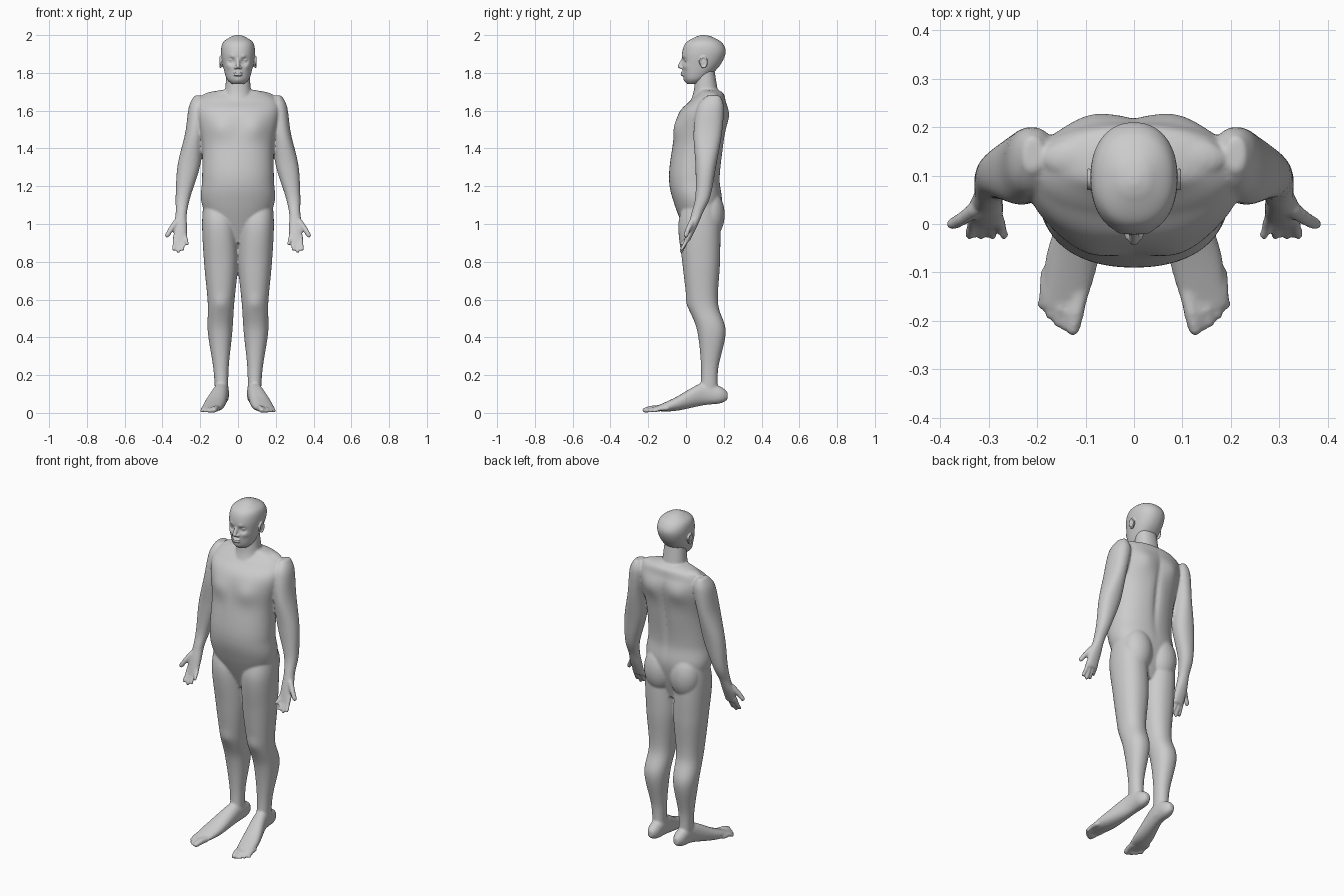
import bpy
import bmesh
import math
from mathutils import Vector, Matrix

if "Cube" in bpy.data.objects:
    bpy.data.objects.remove(bpy.data.objects["Cube"])

grey = bpy.data.materials.new("clay_grey")
grey.use_nodes = True
tone = (.6, .6, .6, 1)
grey.diffuse_color = tone
grey.node_tree.nodes["Principled BSDF"].inputs["Base Color"].default_value = tone

SEGMENTS = 56
STEPS = 12


def spline(keys):
    """Smoothly interpolate a list of section tuples."""
    result = []
    last = len(keys) - 1
    for i in range(last):
        window = [keys[max(i - 1, 0)], keys[i], keys[i + 1], keys[min(i + 2, last)]]
        for step in range(STEPS):
            t = step / STEPS
            row = []
            for before, start, end, after in zip(*window):
                leave, arrive = (end - before) / 2, (after - start) / 2
                bend = 3 * (end - start) - 2 * leave - arrive
                twist = leave + arrive - 2 * (end - start)
                row.append(start + t * (leave + t * (bend + t * twist)))
            result.append(row)
    result.append(keys[last])
    return result


def rounded(value, power):
    return math.copysign(abs(value) ** (2 / power), value)


def loft(bm, keys, along_y=False, power=2.2):
    """Skin rounded sections: position, x range, then range on the other axis."""
    rings, verts = [], []
    for position, left, right, low, high in spline(keys):
        ring = []
        for k in range(SEGMENTS):
            angle = math.tau * k / SEGMENTS
            across = rounded(math.cos(angle), power)
            up = rounded(math.sin(angle), power)
            x = (left + right + across * (right - left)) / 2
            other = (low + high + up * (high - low)) / 2
            place = (x, position, other) if along_y else (x, other, position)
            ring.append(bm.verts.new(place))
        rings.append(ring)
        verts += ring
    for ring, following in zip(rings, rings[1:]):
        for k in range(SEGMENTS):
            n = (k + 1) % SEGMENTS
            bm.faces.new((ring[k], ring[n], following[n], following[k]))
    bm.faces.new(rings[0])
    bm.faces.new(rings[-1])
    return verts


def centred(keys):
    """Sections symmetric about the middle: height, half width, front, back."""
    return [(height, -half, half, front, back) for height, half, front, back in keys]


def brush(verts, x, z, size, push, back=False, tall=1):
    """Push the front or back surface along y with a soft falloff."""
    for v in verts:
        if (v.co.y > .08) == back:
            across = (abs(v.co.x) - x) / size
            up = (v.co.z - z) / (size * tall)
            v.co.y += push * math.exp(-across * across - up * up)


def ball(bm, centre, size):
    matrix = Matrix.Translation(centre) @ Matrix.Diagonal((*size, 1))
    bmesh.ops.create_uvsphere(bm, u_segments=24, v_segments=16, radius=1, matrix=matrix)


def digit(bm, points, radius, taper=.9):
    """A finger, toe or rim: rounded tube through the points."""
    for start, end in zip(points, points[1:]):
        a, b = Vector(start), Vector(end)
        turn = (b - a).to_track_quat("Z", "Y").to_matrix().to_4x4()
        bmesh.ops.create_cone(bm, cap_ends=True, segments=20, radius1=radius,
                              radius2=radius * taper, depth=(b - a).length,
                              matrix=Matrix.Translation((a + b) / 2) @ turn)
        ball(bm, a, [radius] * 3)
        radius *= taper
        ball(bm, b, [radius] * 3)


def finish(name, bm, voxel, rounds):
    """Mirror, fuse and soften the parts into one skin."""
    bmesh.ops.recalc_face_normals(bm, faces=bm.faces)
    mesh = bpy.data.meshes.new(name)
    bm.to_mesh(mesh)
    bm.free()
    mesh.materials.append(grey)
    obj = bpy.data.objects.new(name, mesh)
    bpy.context.collection.objects.link(obj)
    mirror = obj.modifiers.new("mirror", "MIRROR")
    mirror.use_mirror_merge = False
    fuse = obj.modifiers.new("fuse", "REMESH")
    fuse.mode = "VOXEL"
    fuse.voxel_size = voxel
    fuse.use_smooth_shade = True
    soften = obj.modifiers.new("soften", "SMOOTH")
    soften.factor = .5
    soften.iterations = rounds


body = bmesh.new()

# Torso
torso = loft(body, centred([
    (.9, .1, .02, .14), (1.1, .19, -.06, .19), (1.24, .19, -.09, .18),
    (1.42, .19, -.07, .2), (1.58, .22, -.04, .22), (1.65, .21, .02, .21),
    (1.69, .16, .06, .2), (1.71, .09, .07, .17)]))
brush(torso, x=.09, z=1.51, size=.06, push=-.015)                       # chest
brush(torso, x=.09, z=1.57, size=.06, push=.015, back=True)             # shoulder blades
brush(torso, x=0, z=1.4, size=.02, push=-.012, back=True, tall=9)       # spine

# Buttocks, neck and the muscle sloping from neck to shoulder
ball(body, centre=(.085, .125, 1.05), size=(.09, .08, .13))
loft(body, centred([(1.62, .09, .01, .19), (1.7, .07, .04, .17), (1.82, .06, .05, .15)]))
ball(body, centre=(.09, .135, 1.675), size=(.1, .05, .03))

# Leg
leg = loft(body, [
    (1.14, .03, .18, 0, .16), (1, .01, .19, -.04, .18), (.8, 0, .18, -.02, .18),
    (.58, .02, .16, .01, .17), (.43, .03, .16, .06, .21), (.23, .05, .13, .08, .17),
    (.07, .05, .12, .07, .17)])
brush(leg, x=.09, z=.58, size=.04, push=-.008)                          # kneecap

# Foot
loft(body, [
    (.22, .07, .1, .07, .11), (.18, .05, .12, .05, .14), (.09, .05, .13, .04, .16),
    (-.06, .07, .18, .01, .08), (-.17, .1, .19, .01, .03)], along_y=True)

# Toes fan outwards and get shorter
for i in range(5):
    radius = .012 if i else .018
    base, tip = .113 + .017 * i, .126 + .016 * i
    reach = .003 * i * i - .216
    digit(body, [(base, reach + .07, .024), ((base + tip) / 2, reach + .03, .022),
                 (tip, reach, radius * .8)], radius)

# Arm and palm
loft(body, [
    (1.68, .19, .23, .11, .18), (1.62, .16, .26, .06, .2), (1.48, .18, .28, .04, .19),
    (1.31, .2, .32, .05, .16), (1.15, .25, .33, .05, .13), (1.06, .27, .33, .03, .09),
    (.99, .27, .34, .01, .06), (.91, .27, .34, -.01, .02)])

# Fingers fan out below the palm
for i in range(4):
    base, tip = .333 - .018 * i, .34 - .024 * i
    low = .855 + .01 * (i - 1) ** 2
    digit(body, [(base, .012, .935), ((base + tip) / 2, -.006, (low + .925) / 2),
                 (tip, -.024, low)], .0115)
digit(body, [(.328, .03, 1.01), (.356, .01, .97), (.375, 0, .94)], .016)  # thumb

finish("body", body, voxel=.0062, rounds=6)

# Head
head = bmesh.new()
skull = loft(head, centred([
    (1.74, .03, .01, .06), (1.77, .06, -.01, .11), (1.84, .08, -.02, .18),
    (1.91, .09, -.02, .21), (1.96, .08, 0, .19), (1.99, .04, .05, .14), (2, .01, .08, .1)]))
brush(skull, x=.034, z=1.862, size=.017, push=.016)                     # eye sockets
brush(skull, x=.03, z=1.887, size=.01, push=-.005)                      # brows
brush(skull, x=.05, z=1.835, size=.015, push=-.006)                     # cheekbones
brush(skull, x=0, z=1.758, size=.018, push=-.006)                       # chin

# Eyes and lids
ball(head, centre=(.034, .006, 1.861), size=(.014, .013, .01))
ball(head, centre=(.034, .004, 1.869), size=(.018, .014, .004))

# Nose
digit(head, [(0, -.015, 1.872), (0, -.032, 1.835)], radius=.009, taper=1.3)
ball(head, centre=(.012, -.022, 1.828), size=(.008, .012, .008))

# Lips
for height in (1.802, 1.789):
    ball(head, centre=(.005, -.017, height), size=(.018, .012, .006))

# Ear: a flat disc with a raised rim
ball(head, centre=(.088, .09, 1.855), size=(.006, .018, .027))
turns = [math.pi * (k / 6 - .6) for k in range(11)]
rim = [(.093, .092 + .019 * math.cos(a), 1.857 + .028 * math.sin(a)) for a in turns]
digit(head, rim, radius=.0048, taper=1)

finish("head", head, voxel=.0036, rounds=2)
